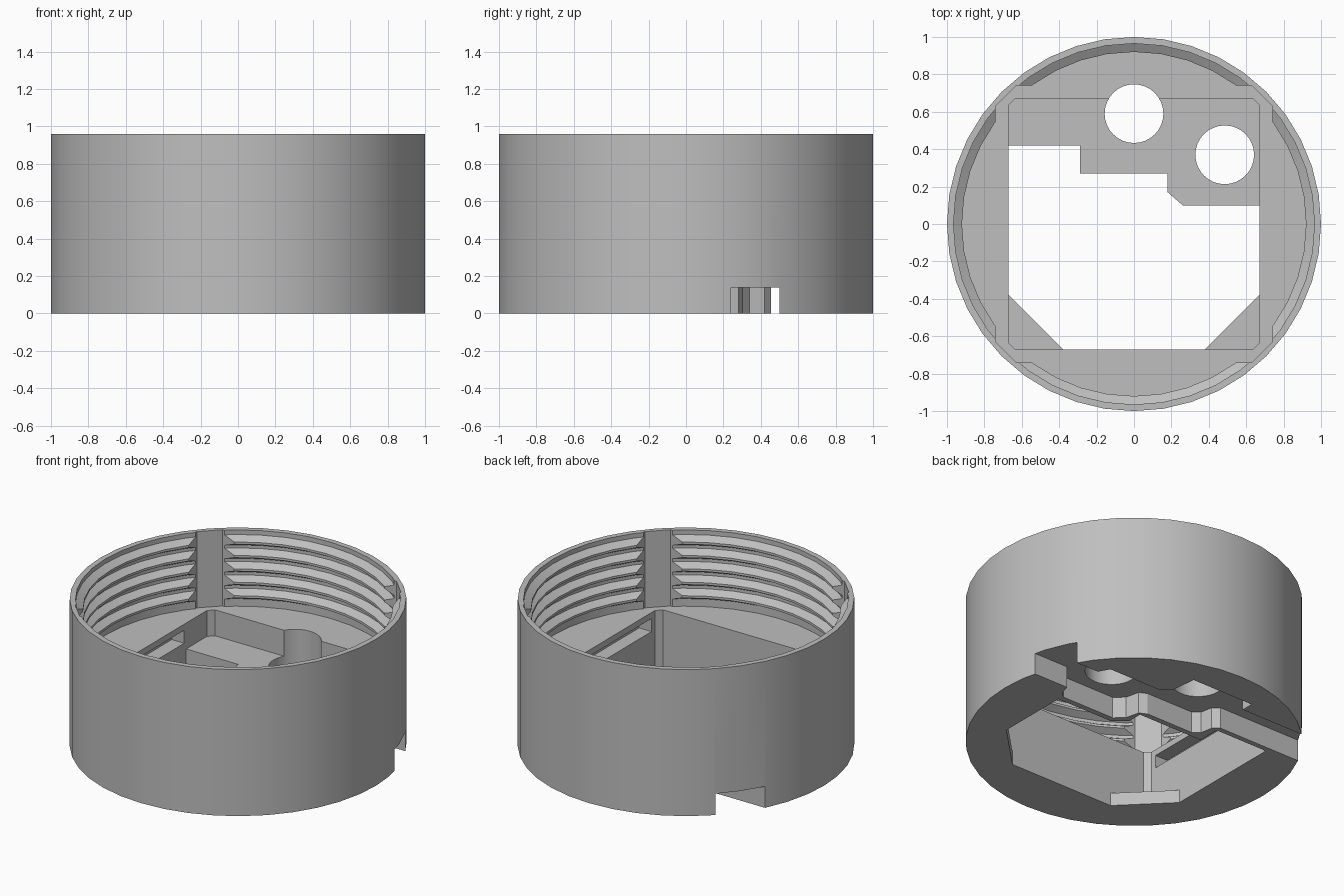
import bpy, bmesh, math
from math import cos, sin, pi

cube = bpy.data.objects.get("Cube")
if cube:
    bpy.data.objects.remove(cube, do_unlink=True)

grey = bpy.data.materials.new("plain_grey")
grey.use_nodes = True
colour = (0.52, 0.52, 0.52, 1)
grey.diffuse_color = colour
grey.node_tree.nodes["Principled BSDF"].inputs["Base Color"].default_value = colour

SIDES = 40
HEIGHT = 0.96
LEDGE = 0.46      # shelf below the thread
FLOOR = 0.29      # floor of the square pocket
CHANNEL = 0.14    # ceiling of the wire channel


def finish(name, bm):
    bmesh.ops.recalc_face_normals(bm, faces=bm.faces)
    mesh = bpy.data.meshes.new(name)
    bm.to_mesh(mesh)
    bm.free()
    mesh.materials.append(grey)
    obj = bpy.data.objects.new(name, mesh)
    bpy.context.collection.objects.link(obj)
    return obj


def prism(name, outline, low, high):
    bm = bmesh.new()
    base = bm.faces.new([bm.verts.new((x, y, low)) for x, y in outline])
    top = bmesh.ops.extrude_face_region(bm, geom=[base])["geom"]
    for v in top:
        if isinstance(v, bmesh.types.BMVert):
            v.co.z = high
    return finish(name, bm)


def circle(radius, sides, cx=0, cy=0):
    return [(cx + radius * cos(2 * pi * i / sides), cy + radius * sin(2 * pi * i / sides))
            for i in range(sides)]


def chamfered_square(half, cut):
    a, b = half, half - cut
    return [(a, -b), (a, b), (b, a), (-b, a), (-a, b), (-a, -b), (-b, -a), (b, -a)]


def rectangle(x0, x1, y0, y1):
    return [(x0, y0), (x1, y0), (x1, y1), (x0, y1)]


def revolve(name, profile):
    bm = bmesh.new()
    rings = [[bm.verts.new((x, y, z)) for x, y in circle(r, SIDES)] for r, z in profile]
    for lower, upper in zip(rings, rings[1:]):
        for i in range(SIDES):
            j = (i + 1) % SIDES
            bm.faces.new((lower[i], lower[j], upper[j], upper[i]))
    bm.faces.new(rings[0])
    bm.faces.new(rings[-1])
    return finish(name, bm)


def carve(body, cutter):
    mod = body.modifiers.new("cut", 'BOOLEAN')
    mod.operation = 'DIFFERENCE'
    mod.solver = 'EXACT'
    mod.object = cutter
    graph = bpy.context.evaluated_depsgraph_get()
    mesh = bpy.data.meshes.new_from_object(body.evaluated_get(graph))
    body.modifiers.clear()
    body.data = mesh
    bpy.data.objects.remove(cutter, do_unlink=True)


# Round outer shell
shell = prism("threaded_housing", circle(1, SIDES), 0, HEIGHT)

# Threaded upper cavity
ROOT, CREST, PITCH = 0.965, 0.92, 0.088
profile = [(ROOT, LEDGE)]
for i in range(5):
    z = LEDGE + 0.05 + i * PITCH
    profile += [(ROOT, z), (CREST, z + 0.025), (CREST, z + 0.04), (ROOT, z + 0.068)]
profile.append((ROOT, HEIGHT + 0.1))
carve(shell, revolve("thread_cutter", profile))

# Corner gaps that interrupt the thread
carve(shell, prism("corner_cutter", chamfered_square(0.74, 0.11), LEDGE, HEIGHT + 0.2))

# Square pocket
carve(shell, prism("pocket_cutter", chamfered_square(0.67, 0.035), FLOOR, LEDGE + 0.1))

# Stepped opening, with solid triangles across the front corners at the bottom
step = [(0.67, 0.10), (0.26, 0.10), (0.18, 0.17), (0.18, 0.27),
        (-0.29, 0.27), (-0.29, 0.42), (-0.67, 0.42)]
opening = step + [(-0.67, -0.635), (-0.635, -0.67), (0.635, -0.67), (0.67, -0.635)]
carve(shell, prism("opening_cutter", opening, 0.085, FLOOR + 0.05))
mouth = step + [(-0.67, -0.38), (-0.38, -0.67), (0.38, -0.67), (0.67, -0.38)]
carve(shell, prism("mouth_cutter", mouth, -0.1, 0.12))

# Wire channel winding around the two holes under the base
near_side = [(-1.1, 0.454), (-0.29, 0.454), (-0.25, 0.42), (-0.235, 0.34), (-0.19, 0.305),
             (0.15, 0.305), (0.20, 0.28), (0.22, 0.19), (0.28, 0.137), (0.66, 0.137),
             (0.70, 0.17), (0.72, 0.24), (1.1, 0.24)]
far_side = [(1.1, 0.5), (0.70, 0.5), (0.66, 0.57), (0.28, 0.57), (0.22, 0.62),
            (0.20, 0.79), (-0.25, 0.79), (-0.25, 0.707), (-1.1, 0.707)]
carve(shell, prism("channel_cutter", near_side + far_side, -0.1, CHANNEL))

# Two round holes
for cx, cy in ((0, 0.59), (0.485, 0.37)):
    carve(shell, prism("hole_cutter", circle(0.157, 32, cx, cy), -0.2, HEIGHT + 0.3))

# Long grooves in the pocket side walls
for side in (-1, 1):
    x0, x1 = sorted((side * 0.6, side * 0.76))
    carve(shell, prism("groove_cutter", rectangle(x0, x1, -0.6, 0.4), 0.335, 0.42))

# Smooth the round walls, keep the edges crisp
bpy.ops.object.select_all(action='DESELECT')
shell.select_set(True)
bpy.context.view_layer.objects.active = shell
bpy.ops.object.shade_smooth_by_angle(angle=math.radians(20))
